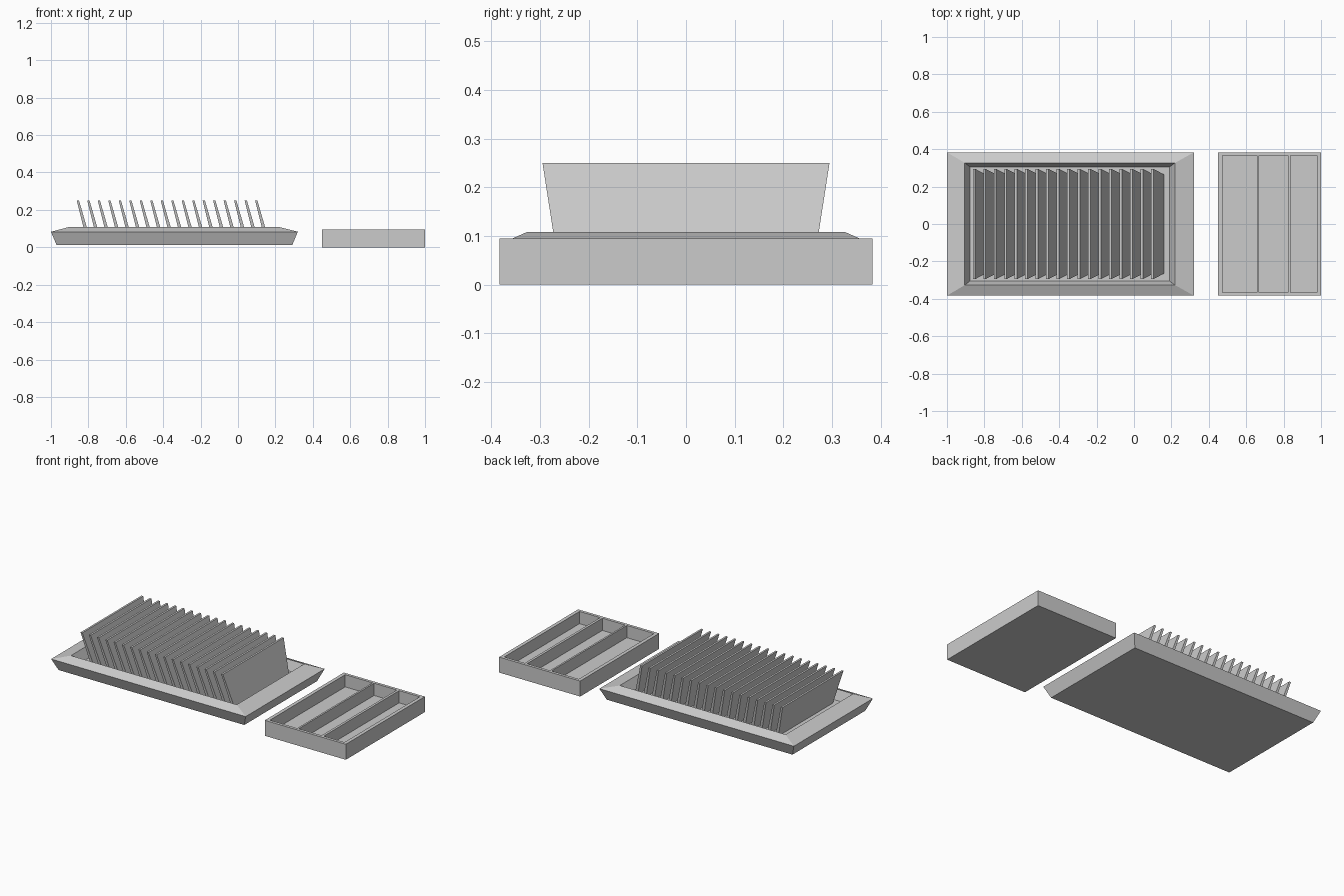
import bpy, bmesh

if "Cube" in bpy.data.objects:
    bpy.data.objects.remove(bpy.data.objects["Cube"])


def new_object(name, bm):
    bmesh.ops.remove_doubles(bm, verts=bm.verts[:], dist=1e-5)
    bmesh.ops.recalc_face_normals(bm, faces=bm.faces[:])
    mesh = bpy.data.meshes.new(name)
    bm.to_mesh(mesh)
    bm.free()
    obj = bpy.data.objects.new(name, mesh)
    bpy.context.collection.objects.link(obj)
    return obj


def loft(bm, rings):
    """Join rectangles (x0, x1, half_y, z) into a closed solid."""
    loops = [[bm.verts.new(p) for p in ((a, -h, z), (b, -h, z), (b, h, z), (a, h, z))]
             for a, b, h, z in rings]
    for lo, hi in zip(loops, loops[1:]):
        for i in range(4):
            j = (i + 1) % 4
            bm.faces.new((lo[i], lo[j], hi[j], hi[i]))
    bm.faces.new(loops[0][::-1])
    bm.faces.new(loops[-1])


# Drip tray: flared sides, sloping rim, sunken floor
bm = bmesh.new()
loft(bm, [(-0.97, 0.29, 0.353, 0.012),
          (-1.0, 0.32, 0.383, 0.083),
          (-0.905, 0.22, 0.327, 0.108),
          (-0.877, 0.19, 0.305, 0.05)])
new_object("drip_tray", bm)

# Leaning plate slats, wider and thinner at the top
for i in range(18):
    x = i * 0.0561
    bm = bmesh.new()
    loft(bm, [(x - 0.812, x - 0.792, 0.264, 0.05),
              (x - 0.862, x - 0.850, 0.295, 0.25)])
    new_object(f"plate_slat_{i + 1}", bm)

# Cutlery box with three open compartments, top face split on a grid
xs = [0.45, 0.472, 0.657, 0.668, 0.823, 0.838, 0.978, 1.0]
ys = [-0.383, -0.365, 0.365, 0.383]
top, floor = 0.095, 0.02
bm = bmesh.new()
cells = []
for i in range(7):
    for j in range(3):
        face = bm.faces.new([bm.verts.new((x, y, top)) for x, y in (
            (xs[i], ys[j]), (xs[i + 1], ys[j]), (xs[i + 1], ys[j + 1]), (xs[i], ys[j + 1]))])
        if j == 1 and i % 2 == 1:
            cells.append(face)
# Compartments: sink the floor faces and build their walls
for face in cells:
    rim = [v.co.copy() for v in face.verts]
    for v in face.verts:
        v.co.z = floor
    low = list(face.verts)
    high = [bm.verts.new(c) for c in rim]
    for k in range(4):
        m = (k + 1) % 4
        bm.faces.new((low[k], low[m], high[m], high[k]))
bmesh.ops.remove_doubles(bm, verts=bm.verts[:], dist=1e-5)
# Outer walls and base
border = [e for e in bm.edges if e.is_boundary]
ext = bmesh.ops.extrude_edge_only(bm, edges=border)["geom"]
for v in ext:
    if isinstance(v, bmesh.types.BMVert):
        v.co.z = 0
bmesh.ops.contextual_create(bm, geom=[e for e in bm.edges if e.is_boundary])
new_object("cutlery_box", bm)
